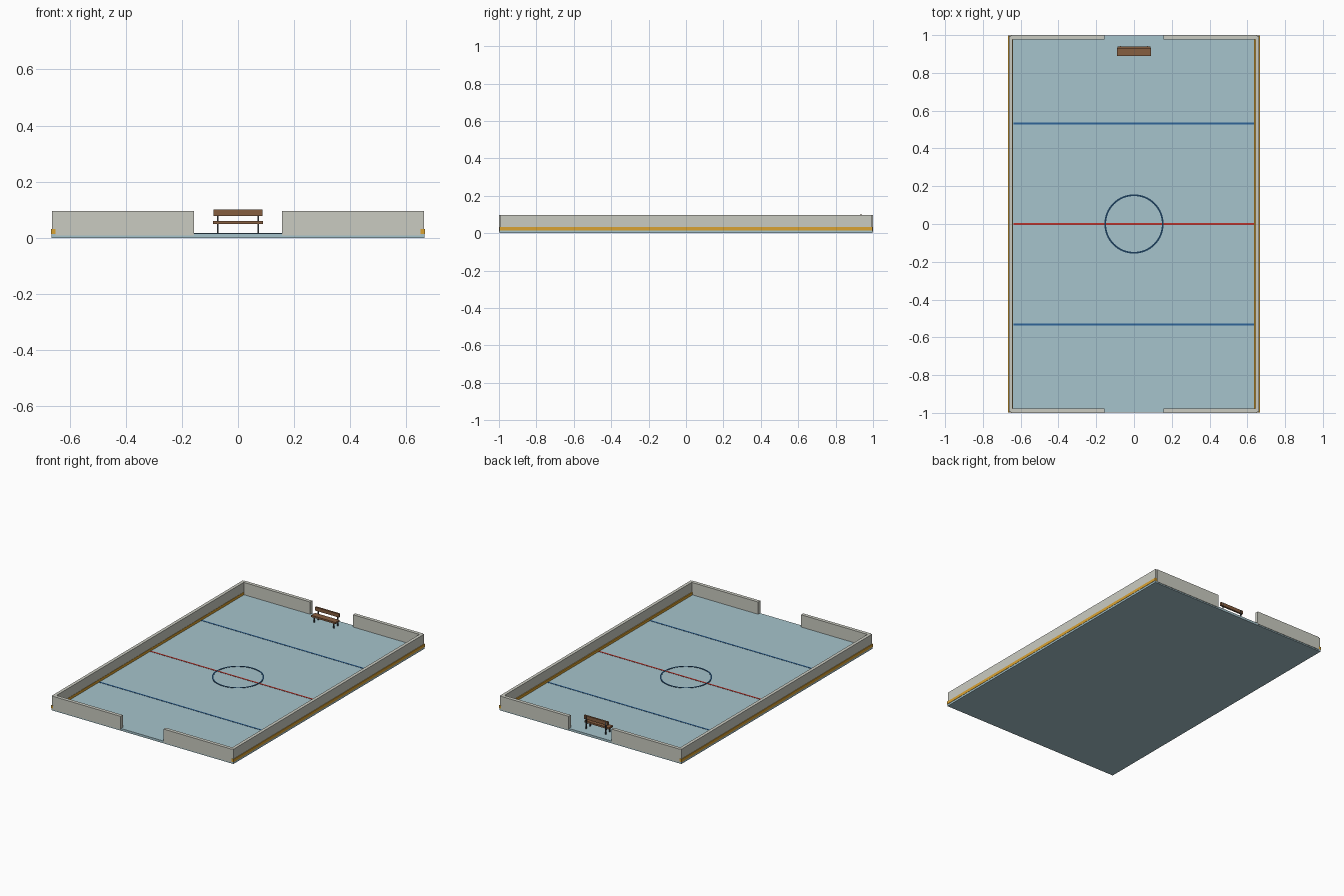
import bpy
import bmesh
import math

cube = bpy.data.objects.get("Cube")
if cube:
    bpy.data.objects.remove(cube, do_unlink=True)


def material(name, rgb):
    """Flat colour from 0-255 display values, stored as linear."""
    lin = [((c / 255 + 0.055) / 1.055) ** 2.4 for c in rgb] + [1.0]
    mat = bpy.data.materials.new(name)
    mat.diffuse_color = lin
    mat.use_nodes = True
    mat.node_tree.nodes["Principled BSDF"].inputs["Base Color"].default_value = lin
    return mat


ICE = material("pale ice", (166, 196, 204))
BOARD = material("off white board", (202, 203, 193))
GOLD = material("gold kick strip", (218, 162, 50))
RED = material("red line", (190, 50, 42))
BLUE = material("blue line", (45, 100, 152))
NAVY = material("navy ring", (28, 62, 92))
WOOD = material("brown wood", (134, 94, 64))
METAL = material("dark metal", (58, 64, 70))


def finish(name, bm, mat):
    mesh = bpy.data.meshes.new(name)
    bm.to_mesh(mesh)
    bm.free()
    mesh.materials.append(mat)
    obj = bpy.data.objects.new(name, mesh)
    bpy.context.collection.objects.link(obj)
    return obj


def box(name, xs, ys, zs, mat):
    """Box between the given limits on each axis."""
    bm = bmesh.new()
    bmesh.ops.create_cube(bm, size=1)
    for v in bm.verts:
        v.co = [sum(r) / 2 + c * abs(r[1] - r[0]) for c, r in zip(v.co, (xs, ys, zs))]
    return finish(name, bm, mat)


def ring(name, inner, outer, bottom, top, mat, sides=64):
    """Flat ring made by spinning a rectangular section."""
    bm = bmesh.new()
    section = [bm.verts.new((r, 0, z)) for r, z in
               ((inner, bottom), (outer, bottom), (outer, top), (inner, top))]
    face = bm.faces.new(section)
    bmesh.ops.spin(bm, geom=[face] + list(face.edges) + section, axis=(0, 0, 1),
                   cent=(0, 0, 0), angle=math.tau, steps=sides, use_merge=True)
    bmesh.ops.remove_doubles(bm, verts=bm.verts, dist=1e-5)
    bmesh.ops.recalc_face_normals(bm, faces=bm.faces)
    return finish(name, bm, mat)


ICE_TOP = 0.015
BOARD_Z = (0.008, 0.096)

# Ice slab
box("ice_slab", (-0.665, 0.665), (-0.997, 0.997), (0, ICE_TOP), ICE)

# Side boards with kick strips showing on both faces
for name, s, inner in (("left", 1, 0.636), ("right", -1, 0.640)):
    box(name + "_side_board", (s * 0.663, s * 0.642), (-0.995, 0.995), BOARD_Z, BOARD)
    box(name + "_kick_strip", (s * 0.667, s * inner), (-0.998, 0.998), (0.013, 0.032), GOLD)

# End boards, two per end with an opening between
for end, t in (("front", -1), ("back", 1)):
    for side, s in (("left", 1), ("right", -1)):
        box(f"{end}_{side}_end_board", (s * 0.157, s * 0.651),
            (t * 1.0, t * 0.977), BOARD_Z, BOARD)

# Painted lines and centre ring
for name, y, mat in (("front_blue_line", -0.533, BLUE), ("back_blue_line", 0.533, BLUE),
                     ("centre_red_line", 0, RED)):
    box(name, (-0.639, 0.639), (y - 0.005, y + 0.005), (ICE_TOP - 0.002, ICE_TOP + 0.0015), mat)
ring("centre_ring", 0.148, 0.157, ICE_TOP - 0.002, ICE_TOP + 0.002, NAVY)

# Bench
box("bench_seat", (-0.089, 0.089), (0.89, 0.932), (0.049, 0.06), WOOD)
box("bench_backrest", (-0.087, 0.087), (0.929, 0.941), (0.077, 0.1), WOOD)
for side, x in (("left", 0.072), ("right", -0.072)):
    span = (x - 0.003, x + 0.003)
    box(f"bench_{side}_front_leg", span, (0.895, 0.901), (ICE_TOP, 0.05), METAL)
    box(f"bench_{side}_upright", span, (0.936, 0.943), (ICE_TOP, 0.098), METAL)
    box(f"bench_{side}_brace", span, (0.895, 0.938), (0.044, 0.05), METAL)
